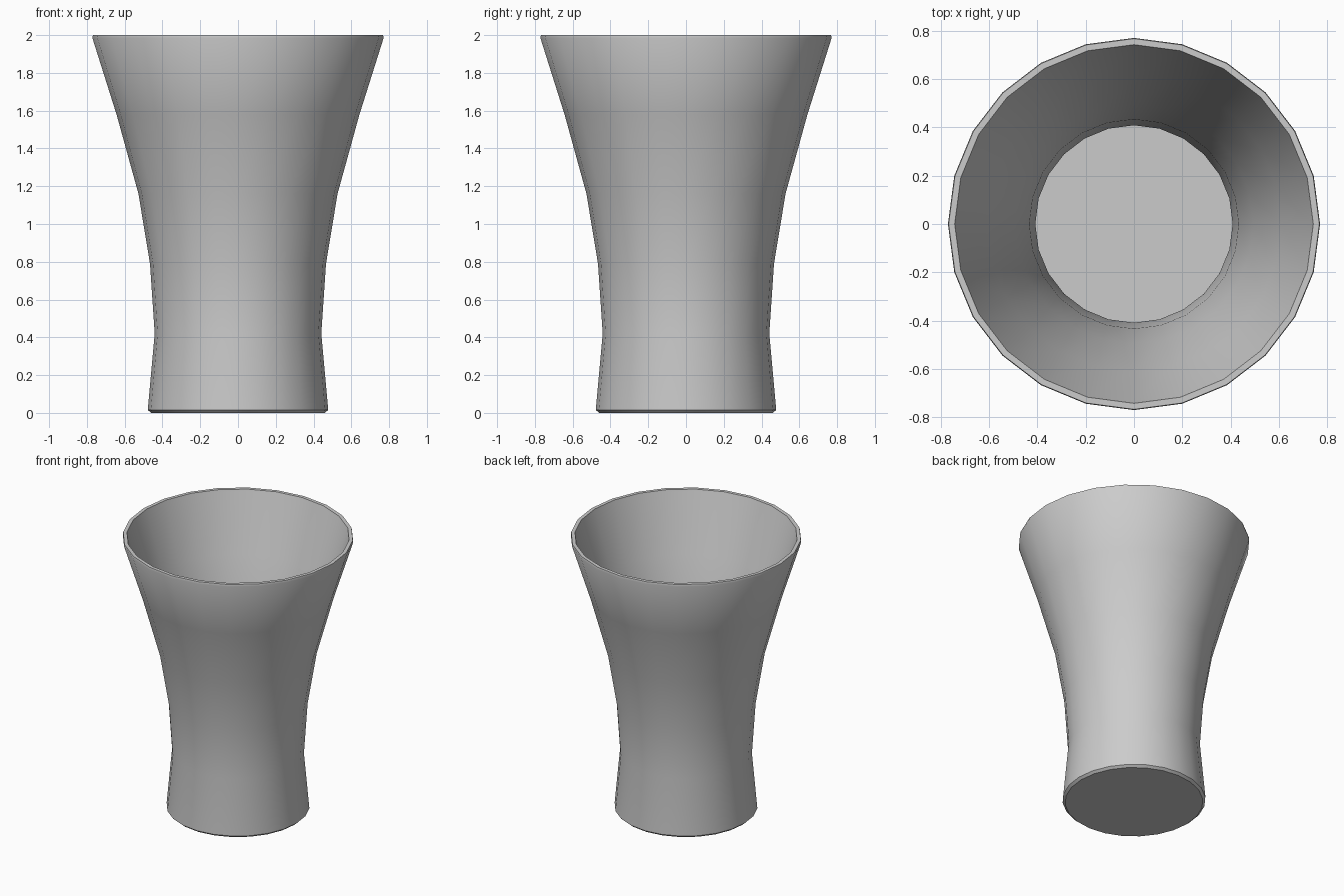
import bpy, bmesh
from math import radians
from mathutils import Matrix, Vector

cube = bpy.data.objects.get("Cube")
if cube:
    bpy.data.objects.remove(cube, do_unlink=True)

SIDES = 24

# Plain grey surface
grey = bpy.data.materials.new("plain_grey")
grey.use_nodes = True
colour = (0.6, 0.6, 0.6, 1)
grey.diffuse_color = colour
grey.node_tree.nodes["Principled BSDF"].inputs["Base Color"].default_value = colour

# Wall profile as (radius, height): up the outside, over the rim, down the inside
outside = [(0.46, 0), (0.477, 0.015), (0.477, 0.025), (0.441, 0.42),
           (0.466, 0.79), (0.527, 1.16), (0.643, 1.58), (0.771, 1.985)]
rim = [(0.768, 2.0), (0.743, 2.0), (0.739, 1.985)]
inside = [(0.611, 1.58), (0.495, 1.16), (0.434, 0.79), (0.409, 0.42), (0.436, 0.04)]


def lathe(name, profile):
    """Spin a profile around z and cap both end rings."""
    bm = bmesh.new()
    rings = []
    for radius, height in profile:
        rings.append([bm.verts.new(Matrix.Rotation(radians(360 * i / SIDES), 3, 'Z')
                                   @ Vector((radius, 0, height)))
                      for i in range(SIDES)])
    for low, high in zip(rings, rings[1:]):
        for i in range(SIDES):
            j = (i + 1) % SIDES
            bm.faces.new((low[i], low[j], high[j], high[i]))
    bm.faces.new(rings[0][::-1])
    bm.faces.new(rings[-1])
    bmesh.ops.recalc_face_normals(bm, faces=bm.faces)
    mesh = bpy.data.meshes.new(name)
    bm.to_mesh(mesh)
    bm.free()
    mesh.materials.append(grey)
    obj = bpy.data.objects.new(name, mesh)
    bpy.context.collection.objects.link(obj)
    return obj


# Flared vessel with a hollow inside, smooth walls and crisp rim and base
vessel = lathe("flared_cup", outside + rim + inside)
bpy.ops.object.select_all(action='DESELECT')
vessel.select_set(True)
bpy.context.view_layer.objects.active = vessel
bpy.ops.object.shade_smooth_by_angle(angle=radians(30))
